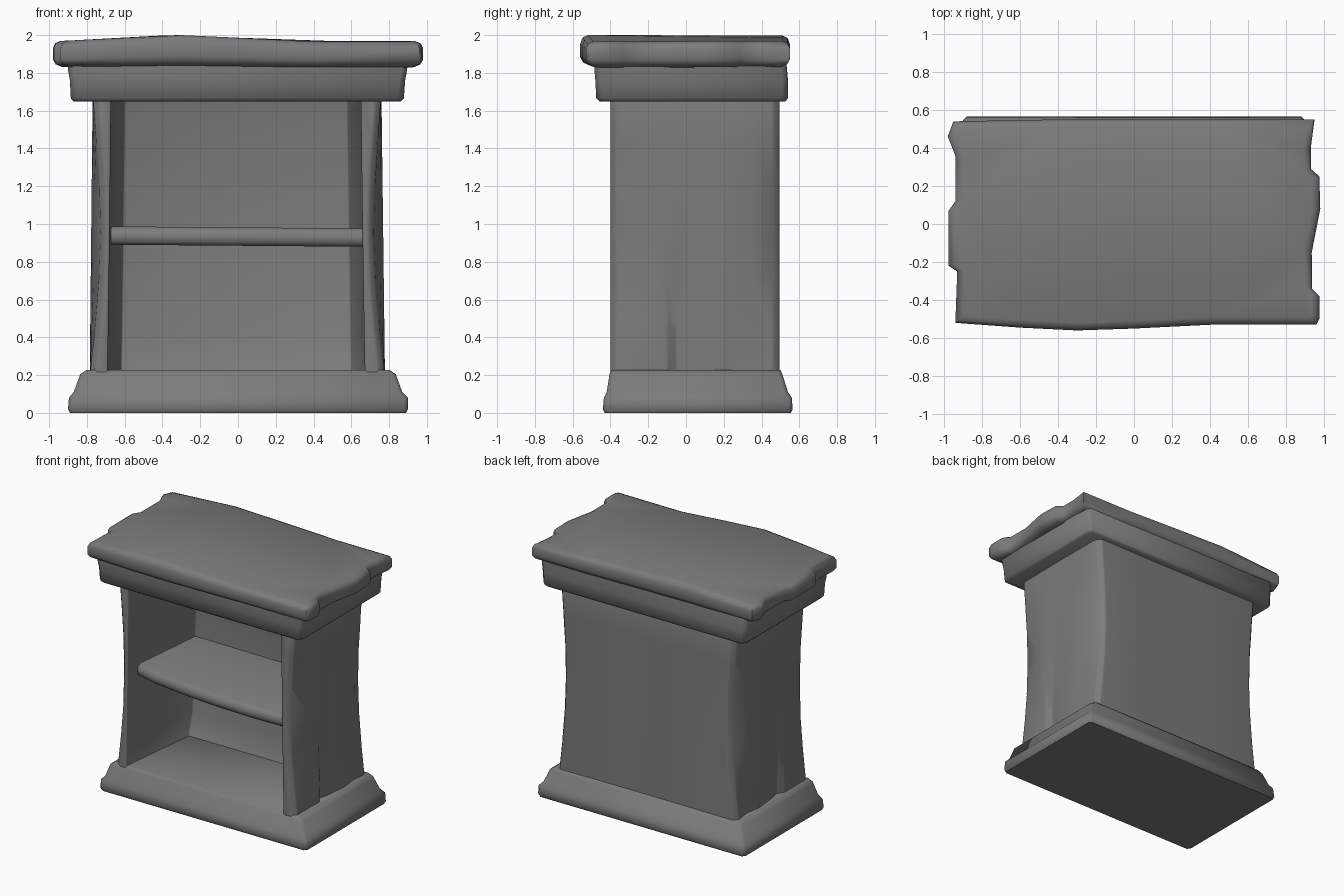
import bpy, bmesh, math

cube = bpy.data.objects.get("Cube")
if cube:
    bpy.data.objects.remove(cube, do_unlink=True)

stone = bpy.data.materials.new("grey_stone")
stone.use_nodes = True
GREY = (0.2, 0.2, 0.2, 1)
stone.diffuse_color = GREY
stone.node_tree.nodes["Principled BSDF"].inputs["Base Color"].default_value = GREY


def loft(name, rings):
    """Skin a stack of equal-length rings and cap both ends."""
    bm = bmesh.new()
    loops = [[bm.verts.new(p) for p in ring] for ring in rings]
    for a, b in zip(loops, loops[1:]):
        for i in range(len(a)):
            j = (i + 1) % len(a)
            bm.faces.new((a[i], a[j], b[j], b[i]))
    bm.faces.new(loops[0][::-1])
    bm.faces.new(loops[-1])
    bmesh.ops.recalc_face_normals(bm, faces=bm.faces)
    mesh = bpy.data.meshes.new(name)
    bm.to_mesh(mesh)
    bm.free()
    mesh.materials.append(stone)
    obj = bpy.data.objects.new(name, mesh)
    bpy.context.collection.objects.link(obj)
    return obj


def finish(obj, bevel=0.0, cutter=None):
    """Apply the cut and the bevel, then smooth."""
    bpy.ops.object.select_all(action='DESELECT')
    bpy.context.view_layer.objects.active = obj
    obj.select_set(True)
    if cutter:
        cut = obj.modifiers.new("cut", 'BOOLEAN')
        cut.object, cut.operation, cut.solver = cutter, 'DIFFERENCE', 'EXACT'
        bpy.ops.object.modifier_apply(modifier="cut")
        bpy.data.objects.remove(cutter, do_unlink=True)
    if bevel:
        mod = obj.modifiers.new("bevel", 'BEVEL')
        mod.width, mod.segments, mod.angle_limit = bevel, 2, math.radians(35)
        bpy.ops.object.modifier_apply(modifier="bevel")
    bpy.ops.object.shade_smooth_by_angle(angle=math.radians(50))


def rect(x0, x1, y0, y1, z, c=0.02):
    """Rectangle with clipped corners."""
    return [(x0 + c, y0, z), (x1 - c, y0, z), (x1, y0 + c, z), (x1, y1 - c, z),
            (x1 - c, y1, z), (x0 + c, y1, z), (x0, y1 - c, z), (x0, y0 + c, z)]


# Stepped plinth
plinth = loft("plinth", [
    rect(-0.89, 0.89, -0.43, 0.555, 0),
    rect(-0.9, 0.9, -0.44, 0.565, 0.02),
    rect(-0.895, 0.9, -0.435, 0.56, 0.08),
    rect(-0.87, 0.87, -0.42, 0.54, 0.11),
    rect(-0.835, 0.835, -0.405, 0.51, 0.205),
    rect(-0.8, 0.8, -0.395, 0.5, 0.228)])
finish(plinth)


# Cabinet body: corners pinched at mid height, dented low on both sides
def body_ring(z):
    t = max(0, (z - 0.2) / 1.45)
    pinch = 0.05 * math.sin(math.pi * min(t, 1))
    dent = 0.04 * max(0, 1 - 1.8 * t)
    left, right = -0.785 + 0.015 * t, 0.778 - 0.018 * t
    side = [(-0.37, pinch), (-0.2, pinch / 3), (-0.1, 0), (-0.05, dent),
            (0.02, dent / 2), (0.2, 0), (0.35, dent / 2), (0.46, pinch)]
    pts = [(left + 0.03 + pinch, -0.4, z), (right - 0.03 - pinch, -0.4, z)]
    pts += [(right - d, y, z) for y, d in side]
    pts += [(right - 0.03 - pinch, 0.495, z), (0.3, 0.49, z), (-0.2, 0.49, z),
            (left + 0.03 + pinch, 0.495, z)]
    pts += [(left + d, y, z) for y, d in reversed(side)]
    return pts


body = loft("cabinet_body", [body_ring(z) for z in
                             (0.1, 0.24, 0.45, 0.7, 0.95, 1.2, 1.45, 1.7)])


# Open front recess, narrowing toward the back
def recess_ring(z, left, right, back):
    return [(left, -0.7, z), (right, -0.7, z), (right, -0.35, z),
            (right - 0.07, back, z), (left + 0.07, back, z), (left, -0.35, z)]


recess = loft("recess_cutter", [
    recess_ring(0.2, -0.69, 0.672, 0.27), recess_ring(0.4, -0.687, 0.668, 0.32),
    recess_ring(0.9, -0.68, 0.66, 0.34), recess_ring(1.66, -0.672, 0.65, 0.37)])
recess.hide_render = True
finish(body, 0.012, recess)

# Middle shelf with a bowed front edge
shelf_plan = [(-0.69, -0.28), (-0.5, -0.33), (-0.2, -0.37), (0.1, -0.39),
              (0.4, -0.395), (0.68, -0.385), (0.68, 0.4), (-0.69, 0.4)]


def shelf_ring(z, inset):
    return [(x, y + inset if y < 0 else y, z - 0.008 * x) for x, y in shelf_plan]


shelf = loft("middle_shelf", [shelf_ring(z, i) for z, i in
                              ((0.885, 0.03), (0.9, 0.008), (0.93, 0), (0.965, 0.008), (0.982, 0.035))])
finish(shelf)

# Cornice under the top
cornice = loft("cornice", [
    rect(-0.87, 0.86, -0.455, 0.525, 1.648, 0.03),
    rect(-0.885, 0.878, -0.475, 0.54, 1.665, 0.03),
    rect(-0.89, 0.885, -0.48, 0.54, 1.76, 0.03),
    rect(-0.9, 0.895, -0.485, 0.535, 1.815, 0.03),
    rect(-0.9, 0.9, -0.48, 0.53, 1.87, 0.03)])
finish(cornice)

# Worn top slab with chipped ends
slab_plan = [(-0.94, -0.52), (-0.6, -0.545), (-0.3, -0.56), (0, -0.55), (0.4, -0.53),
             (0.96, -0.53), (0.975, -0.5), (0.975, -0.38), (0.937, -0.34), (0.935, -0.15),
             (0.98, 0.08), (0.975, 0.25), (0.93, 0.29), (0.93, 0.4), (0.95, 0.55),
             (0.5, 0.55), (0, 0.55), (-0.4, 0.55), (-0.95, 0.54), (-0.98, 0.46), (-0.94, 0.36),
             (-0.94, 0.12), (-0.975, 0.07), (-0.975, -0.22), (-0.93, -0.25)]


def swell(x, y):
    hump = 0.032 * math.exp(-((x + 0.3) / 0.4) ** 2)
    return hump - 0.012 * math.exp(-((x - 0.5) / 0.3) ** 2 - ((y + 0.25) / 0.3) ** 2)


def slab_ring(z, inset, lift):
    pts = []
    for x, y in slab_plan:
        sx = x - math.copysign(inset, x) if abs(x) > 0.9 else x
        sy = y - math.copysign(inset, y) if abs(y) > 0.5 else y * (1 - inset)
        pts.append((sx, sy, z + lift * swell(x, y)))
    return pts


slab = loft("top_slab", [
    slab_ring(1.83, 0.05, 0.3), slab_ring(1.845, 0.015, 0.3), slab_ring(1.87, 0, 0.4),
    slab_ring(1.93, 0, 0.7), slab_ring(1.955, 0.012, 1), slab_ring(1.968, 0.04, 1)])
bm = bmesh.new()
bm.from_mesh(slab.data)
bmesh.ops.triangulate(bm, faces=[f for f in bm.faces if len(f.verts) > 4])
bm.to_mesh(slab.data)
bm.free()
finish(slab)
